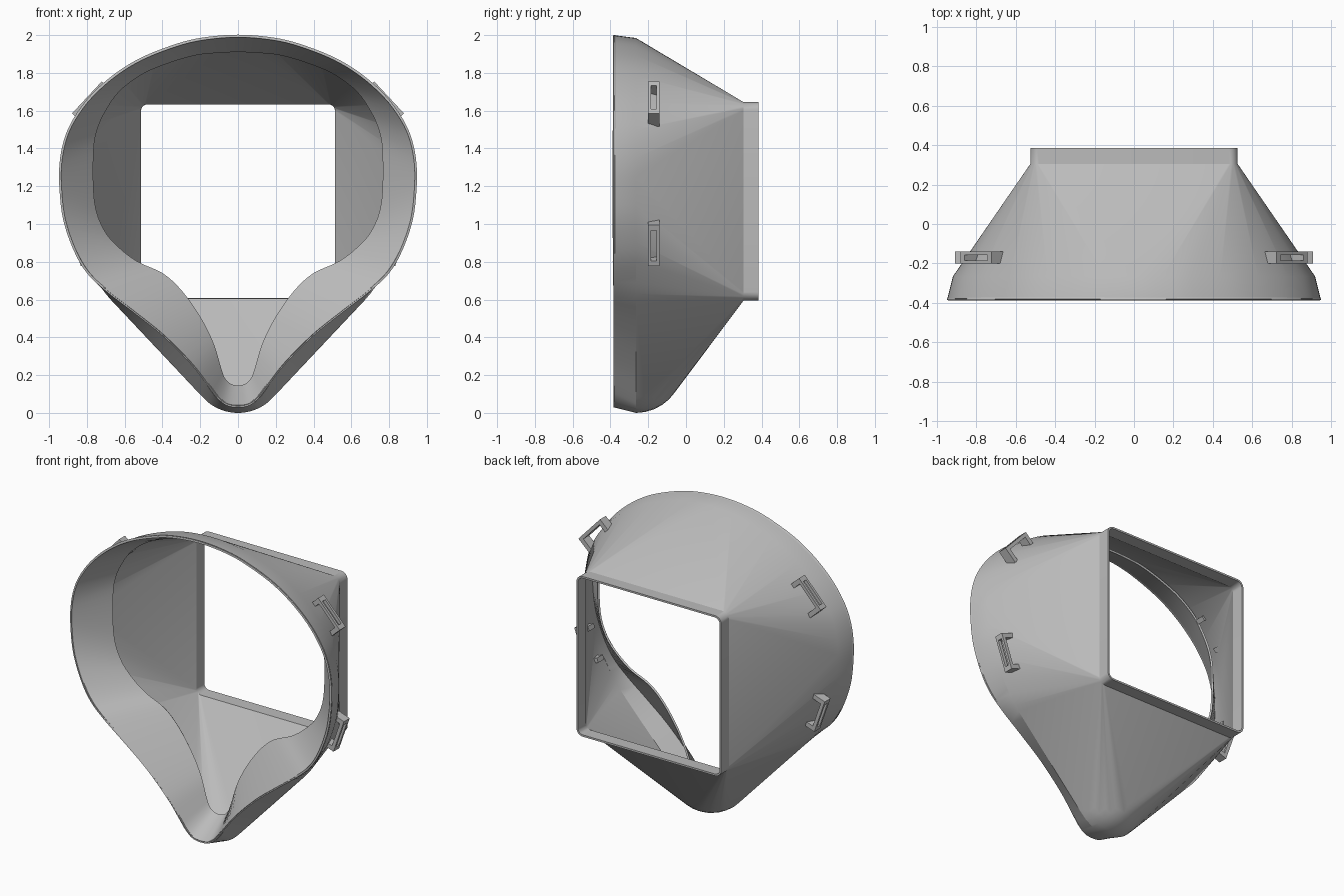
import bpy
import bmesh
import math
from mathutils import Vector, Matrix

cube = bpy.data.objects.get("Cube")
if cube:
    bpy.data.objects.remove(cube, do_unlink=True)

grey = bpy.data.materials.new("light grey plastic")
grey.use_nodes = True
colour = (0.5, 0.5, 0.5, 1)
grey.diffuse_color = colour
grey.node_tree.nodes["Principled BSDF"].inputs["Base Color"].default_value = colour

FRONT, SHOULDER, COLLAR, BACK = -0.385, -0.265, 0.305, 0.385
WALL = 0.012
CHIN_RADIUS = 0.25

# Half outlines (x, z) from the chin round to the crown
RIM_LOW = [(0, .03), (.06, .04), (.11, .08), (.16, .145), (.25, .26), (.4, .41), (.55, .53), (.7, .645)]
RIM_HIGH = [(.8, .74), (.87, .86), (.925, 1.02), (.945, 1.18), (.945, 1.32), (.92, 1.45), (.87, 1.56),
            (.78, 1.68), (.65, 1.795), (.5, 1.885), (.3, 1.96), (.15, 1.99), (0, 2)]
THROAT = [(0, .145), (.04, .155), (.07, .185), (.09, .24), (.13, .37), (.2, .51), (.3, .65), (.4, .74),
          (.53, .8), (.63, .875), (.71, .97), (.76, 1.12), (.765, 1.38), (.745, 1.5), (.7, 1.6),
          (.63, 1.7), (.52, 1.785), (.4, 1.84), (.24, 1.89), (.12, 1.905), (0, 1.91)]


def smooth_ring(half, y, steps=4):
    """Mirror a half outline and run a smooth closed curve through it."""
    pts = [Vector((x, y, z)) for x, z in half]
    pts += [Vector((-p.x, y, p.z)) for p in reversed(pts[1:-1])]
    n = len(pts)
    ring = []
    for i in range(n):
        a, b, c, d = (pts[(i + k) % n] for k in (-1, 0, 1, 2))
        for s in range(steps):
            t = s / steps
            ring.append(b + (c - a) * t / 2 + (a - b * 2.5 + c * 2 - d / 2) * t ** 2
                        + (b * 3 - a - c * 3 + d) * t ** 3 / 2)
    return ring


def rounded_square(y, half=0.525, middle=1.12, radius=0.045, steps=6):
    ring = []
    for corner in range(4):
        for s in range(steps + 1):
            angle = math.pi / 2 * (corner - 1 + s / steps)
            sx = 1 if corner in (0, 1) else -1
            sz = 1 if corner in (1, 2) else -1
            ring.append(Vector((sx * (half - radius) + radius * math.cos(angle), y,
                                middle + sz * (half - radius) + radius * math.sin(angle))))
    return ring


def loft(bm, front, back):
    a = [bm.verts.new(p) for p in front]
    b = [bm.verts.new(p) for p in back]
    for i in range(len(a)):
        j = (i + 1) % len(a)
        bm.faces.new((a[i], b[i], b[j], a[j]))


def finish(bm, name, offset=None):
    mesh = bpy.data.meshes.new(name)
    bm.to_mesh(mesh)
    bm.free()
    mesh.materials.append(grey)
    obj = bpy.data.objects.new(name, mesh)
    bpy.context.collection.objects.link(obj)
    bpy.ops.object.select_all(action='DESELECT')
    obj.select_set(True)
    bpy.context.view_layer.objects.active = obj
    if offset is not None:
        wall = obj.modifiers.new("wall", 'SOLIDIFY')
        wall.thickness = WALL
        wall.offset = offset
        bpy.ops.object.modifier_apply(modifier=wall.name)
        bpy.ops.object.shade_smooth_by_angle(angle=math.radians(25))
    return obj


# Shoulder outline: round chin, straight cheeks, slightly shrunken crown
chin = [(CHIN_RADIUS * math.sin(math.radians(a)), CHIN_RADIUS * (1 - math.cos(math.radians(a))))
        for a in (0, 15, 30, 46)]
start, end = Vector(chin[-1]), Vector((.7, .63))
cheek = [tuple(start.lerp(end, k / 4)) for k in range(1, 5)]
crown = [(x * 0.968, 1.2 + (z - 1.2) * 0.981) for x, z in RIM_HIGH]
shoulder = smooth_ring(chin + cheek + crown, SHOULDER)
rim = smooth_ring(RIM_LOW + RIM_HIGH, FRONT)

# Funnel body: taut skin over the shoulder, a ball chin and the square collar
bm = bmesh.new()
skin = shoulder + rounded_square(COLLAR)
for lat in range(1, 9):
    tilt = math.pi / 2 * lat / 8
    for k in range(32):
        turn = math.tau * k / 32
        skin.append(Vector((0, SHOULDER, CHIN_RADIUS)) + CHIN_RADIUS * Vector(
            (math.cos(tilt) * math.cos(turn), math.sin(tilt), math.cos(tilt) * math.sin(turn))))
hull = bmesh.ops.convex_hull(bm, input=[bm.verts.new(p) for p in skin])
spare = {g for g in hull["geom_interior"] + hull["geom_unused"] if isinstance(g, bmesh.types.BMVert)}
bmesh.ops.delete(bm, geom=list(spare), context='VERTS')
bmesh.ops.recalc_face_normals(bm, faces=bm.faces)
caps = [f for f in bm.faces if any(all(abs(v.co.y - y) < 1e-4 for v in f.verts) for y in (SHOULDER, COLLAR))]
bmesh.ops.delete(bm, geom=caps, context='FACES')
loft(bm, rim, shoulder)
loft(bm, rounded_square(COLLAR), rounded_square(BACK))
bmesh.ops.remove_doubles(bm, verts=bm.verts, dist=1e-4)
finish(bm, "funnel_body", -1)

# Flange turning inwards from the front rim
bm = bmesh.new()
inset = [Vector((p.x * 0.99, p.y, 1.1 + (p.z - 1.1) * 0.99)) for p in rim]
loft(bm, inset, smooth_ring(THROAT, -0.2))
finish(bm, "inner_flange", 1)


def strap_loop(name, x, z, nx, nz):
    """Slotted loop: two posts carrying a pair of thin outer bars."""
    side = 1 if x > 0 else -1
    normal = Vector((nx * side, 0, nz)).normalized()
    along = Vector((0, 1, 0)).cross(normal)
    frame = Matrix((along, (0, 1, 0), normal)).transposed().to_4x4()
    frame.translation = (x, -0.17, z)
    bm = bmesh.new()
    boxes = [((s * 0.1, 0, -0.052), (0.03, 0.06, 0.104)) for s in (-1, 1)]
    boxes += [((0, s * 0.022, -0.011), (0.18, 0.016, 0.022)) for s in (-1, 1)]
    for centre, size in boxes:
        place = frame @ Matrix.Translation(centre) @ Matrix.Diagonal((*size, 1))
        bmesh.ops.create_cube(bm, size=1, matrix=place)
    bmesh.ops.recalc_face_normals(bm, faces=bm.faces)
    finish(bm, name)


# Four strap loops
for side, label in ((1, "left"), (-1, "right")):
    strap_loop(f"{label}_upper_strap_loop", side * 0.8, 1.67, 0.73, 0.68)
    strap_loop(f"{label}_lower_strap_loop", side * 0.87, 0.885, 0.94, -0.33)
